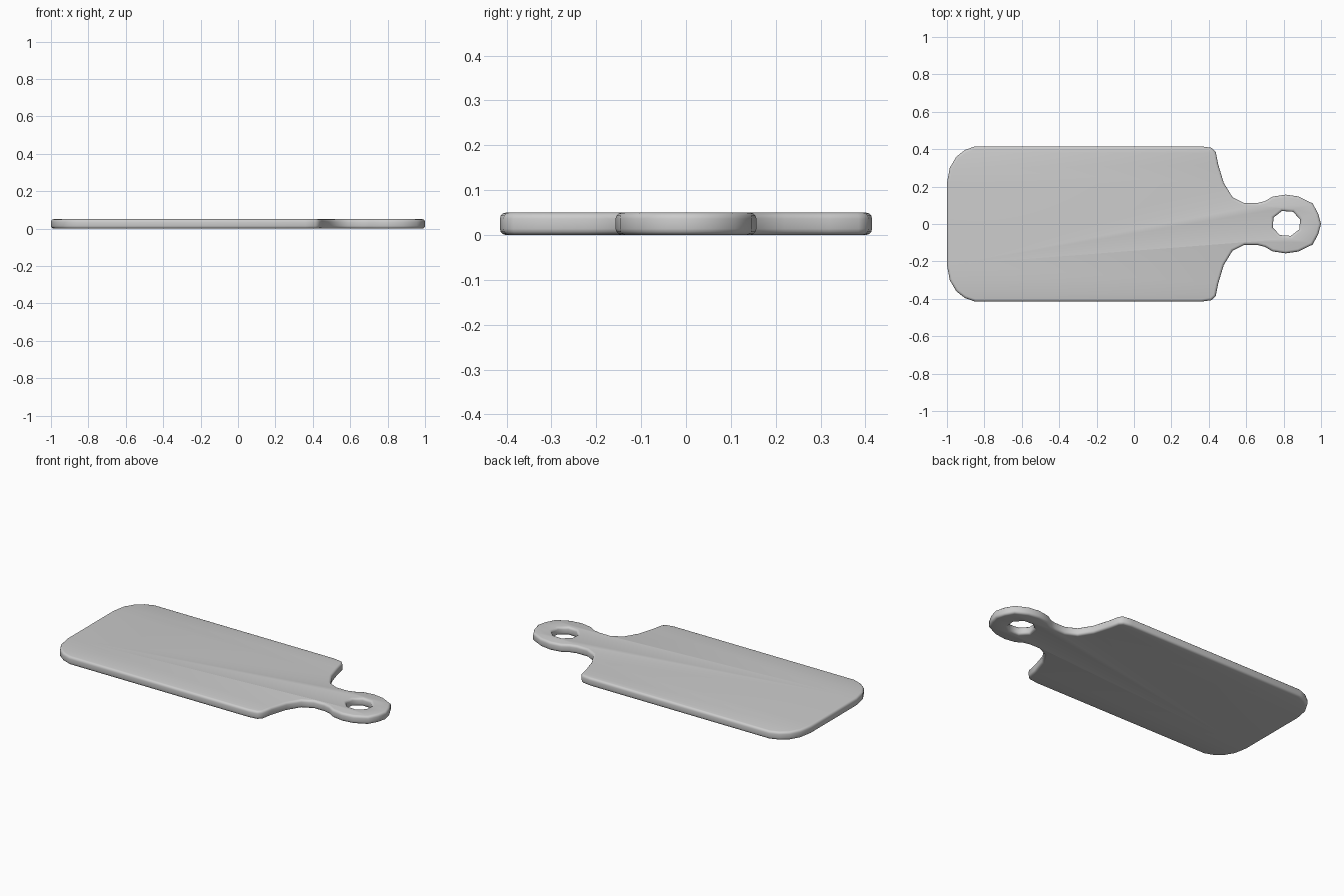
import bpy, math

if "Cube" in bpy.data.objects:
    bpy.data.objects.remove(bpy.data.objects["Cube"])

THICK, ROUND = 0.05, 0.014

# Upper half of the board outline, from the left end round to the handle tip
half = [(-1, 0.22), (-0.985, 0.30), (-0.95, 0.36), (-0.905, 0.395), (-0.85, 0.415),
        (0.36, 0.415), (0.415, 0.407), (0.437, 0.385), (0.45, 0.32), (0.48, 0.22),
        (0.527, 0.143), (0.59, 0.112), (0.66, 0.112), (0.70, 0.122), (0.74, 0.146),
        (0.81, 0.157), (0.88, 0.147), (0.955, 0.11), (0.985, 0.055)]
outline = half + [(1, 0)] + [(x, -y) for x, y in reversed(half)]

# Eight-sided hanging hole
hole = [(0.815 + 0.077 * math.cos(a), 0.003 + 0.070 * math.sin(a))
        for a in (i * math.pi / 4 + math.radians(18) for i in range(8))]

# Filled flat curve, thickened with rounded edges
curve = bpy.data.curves.new("cutting_board", 'CURVE')
curve.dimensions = '2D'
curve.fill_mode = 'BOTH'
curve.extrude = THICK / 2 - ROUND
curve.bevel_depth = ROUND
curve.bevel_resolution = 2
curve.offset = -ROUND
for pts in (outline[::-1], hole[::-1]):
    s = curve.splines.new('POLY')
    s.points.add(len(pts) - 1)
    for p, (x, y) in zip(s.points, pts):
        p.co = (x, y, 0, 1)
    s.use_cyclic_u = True

board = bpy.data.objects.new("cutting_board", curve)
bpy.context.collection.objects.link(board)
board.location.z = THICK / 2
bpy.context.view_layer.objects.active = board
board.select_set(True)
bpy.ops.object.convert(target='MESH')

# Weld the seams and shade smoothly
bpy.ops.object.mode_set(mode='EDIT')
bpy.ops.mesh.select_all(action='SELECT')
bpy.ops.mesh.remove_doubles(threshold=0.0005)
bpy.ops.mesh.normals_make_consistent(inside=False)
bpy.ops.object.mode_set(mode='OBJECT')
bpy.ops.object.shade_smooth_by_angle(angle=math.radians(50))
